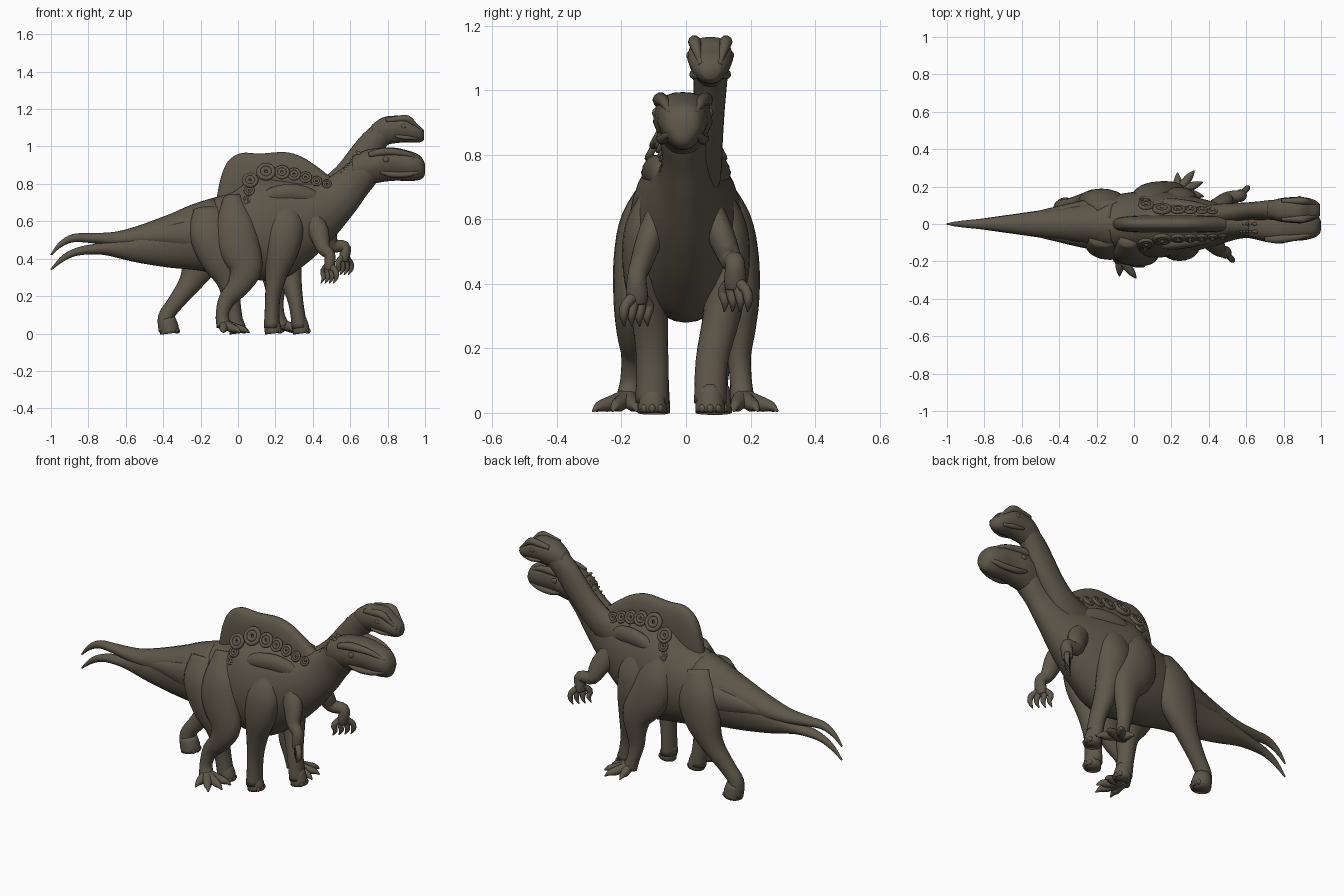
import bpy, bmesh, math
from mathutils import Vector

hide = bpy.data.materials.new("dark olive brown")
hide.diffuse_color = (0.112, 0.095, 0.068, 1)


def finish(ob, name):
    ob.name = name
    ob.data.materials.clear()
    ob.data.materials.append(hide)
    for p in ob.data.polygons:
        p.use_smooth = True
    return ob


def spline(pts, steps):
    """Smooth interpolation through tuples (x, y, z, half width, half depth)."""
    out = []
    P = [Vector(p) for p in pts]
    for i in range(len(P) - 1):
        a, b, c, d = P[max(i - 1, 0)], P[i], P[i + 1], P[min(i + 2, len(P) - 1)]
        for k in range(steps):
            t = k / steps
            out.append(0.5 * (2 * b + (c - a) * t + (2 * a - 5 * b + 4 * c - d) * t * t
                              + (3 * b - a - 3 * c + d) * t ** 3))
    out.append(P[-1])
    return out


def loft(name, pts, seg=20, steps=4, upright=False, power=1.0, taper=0.0):
    """Skin of rings along a path; half width runs along y.
    power below 1 makes rings boxier, taper narrows their lower side."""
    pts = [p if len(p) == 5 else (*p, p[3]) for p in pts]
    R = spline(pts, steps)
    bm = bmesh.new()
    rings = []
    for i, r in enumerate(R):
        c = Vector(r[:3])
        t = (Vector(R[min(i + 1, len(R) - 1)][:3]) - Vector(R[max(i - 1, 0)][:3])).normalized()
        if upright:
            t = Vector((1, 0, 0))
        side = Vector((0, 1, 0))
        side = (side - t * side.dot(t)).normalized()
        up = t.cross(side)
        ring = []
        for k in range(seg):
            a = 2 * math.pi * k / seg
            u = math.copysign(abs(math.cos(a)) ** power, math.cos(a))
            v = math.copysign(abs(math.sin(a)) ** power, math.sin(a))
            u *= 1 + taper * min(v, 0)
            ring.append(bm.verts.new(c + side * u * max(r[3], .002) + up * v * max(r[4], .002)))
        rings.append(ring)
    for A, B in zip(rings, rings[1:]):
        for k in range(seg):
            bm.faces.new((A[k], A[(k + 1) % seg], B[(k + 1) % seg], B[k]))
    bm.faces.new(rings[0][::-1])
    bm.faces.new(rings[-1])
    bmesh.ops.recalc_face_normals(bm, faces=bm.faces)
    me = bpy.data.meshes.new(name)
    bm.to_mesh(me)
    bm.free()
    ob = bpy.data.objects.new(name, me)
    bpy.context.collection.objects.link(ob)
    return finish(ob, name)


def ball(name, loc, scale):
    bpy.ops.mesh.primitive_uv_sphere_add(segments=14, ring_count=8, location=loc)
    ob = bpy.context.object
    ob.scale = scale
    return finish(ob, name)


# torso with lower tail and thick neck
loft("body", [(-1, 0, .342, .004), (-.93, 0, .405, .014, .016), (-.85, 0, .44, .024, .022),
              (-.72, 0, .455, .042, .035), (-.55, 0, .465, .066, .085), (-.38, 0, .485, .092, .135),
              (-.2, 0, .515, .135, .185), (0, 0, .53, .172, .235), (.15, 0, .56, .178, .285),
              (.3, 0, .605, .15, .235), (.42, 0, .655, .118, .175), (.53, 0, .725, .085, .125),
              (.61, -.005, .80, .07, .10), (.68, -.01, .87, .075, .088), (.73, -.01, .9, .065, .07)],
     seg=32, steps=6)

# upper tail
loft("upper_tail", [(-1, 0, .42, .004), (-.95, 0, .475, .014), (-.88, 0, .51, .022, .022),
                    (-.78, 0, .51, .032, .027), (-.65, 0, .505, .05, .04),
                    (-.5, 0, .52, .072, .065), (-.32, 0, .56, .095, .09), (-.1, 0, .62, .13, .11)])

# back sail
loft("sail", [(-.115, 0, .66, .015, .06), (-.09, 0, .72, .03, .12), (-.05, 0, .77, .04, .155),
              (.02, 0, .80, .045, .165), (.12, 0, .80, .046, .162), (.25, 0, .80, .046, .17),
              (.34, 0, .79, .045, .155), (.42, 0, .77, .044, .125), (.5, 0, .745, .04, .09),
              (.57, 0, .75, .03, .06)], seg=24, upright=True, power=.8)

# lower head: boxy skull, blunt muzzle
loft("lower_head", [(.61, -.01, .87, .06, .075), (.68, -.01, .885, .08, .095),
                    (.76, -.01, .90, .092, .092), (.84, -.01, .905, .082, .088),
                    (.92, -.01, .895, .075, .08), (.97, -.01, .887, .06, .066),
                    (.992, -.01, .88, .042, .045), (1, -.01, .88, .02, .025)],
     seg=28, power=.8, taper=.35, upright=True)
for s in (-1, 1):
    y = -.01 + s * .07
    loft("brow_ridge", [(.70, y, .955, .015), (.77, y, .97, .024, .022), (.84, y - s * .006, .97, .02),
                        (.91, y - s * .016, .958, .015), (.97, y - s * .03, .93, .008)], seg=10)
    loft("lip", [(.76, y, .865, .008), (.82, y - s * .004, .85, .016), (.9, y - s * .012, .85, .016),
                 (.96, y - s * .025, .862, .012), (.99, y - s * .045, .87, .006)], seg=10)
    ball("lower_eye", (.79, -.01 + s * .085, .93), (.018, .01, .015))
    ball("lower_nostril", (.97, -.01 + s * .03, .922), (.016, .014, .014))

# second neck and upper head
loft("upper_neck", [(.34, .045, .70, .05, .10), (.48, .055, .75, .055, .085), (.58, .062, .84, .052, .075),
                    (.66, .07, .94, .05, .075), (.72, .075, 1.02, .052, .07),
                    (.78, .075, 1.075, .055, .062), (.83, .075, 1.09, .04, .045)])
loft("upper_head", [(.715, .075, 1.06, .04, .055), (.77, .075, 1.08, .06, .074),
                    (.83, .075, 1.09, .068, .074), (.89, .075, 1.092, .07, .07),
                    (.94, .075, 1.075, .062, .055), (.975, .075, 1.065, .048, .042),
                    (.995, .075, 1.06, .03, .025)], seg=24, power=.8, taper=.3, upright=True)
for s in (-1, 1):
    y = .075 + s * .048
    loft("upper_brow", [(.79, y, 1.14, .012), (.85, y, 1.146, .018), (.905, y, 1.148, .02),
                        (.95, y - s * .01, 1.112, .012), (.985, y - s * .02, 1.08, .008)], seg=10)
    ball("upper_eye", (.885, .075 + s * .064, 1.108), (.016, .01, .013))
    loft("upper_jaw_edge", [(.84, y + s * .006, 1.055, .008), (.9, y + s * .004, 1.047, .012),
                            (.96, y - s * .012, 1.045, .009)], seg=10)

# small spines on the nape
for i in range(6):
    x, z = .555 + .016 * i, .855 + .022 * i
    for y in (-.04, 0, .04):
        loft("nape_spine", [(x + .04, y, z - .02, .018), (x - .005, y, z + .01, .005)], seg=8, steps=1)


def column_leg(name, pts, foot):
    """Pillar leg with a rounded foot pad and three blunt nails."""
    loft(name, pts)
    x, y, r = foot
    loft(name + "_foot", [(x - .01, y, .08, r * .85), (x, y, .035, r), (x + .005, y, 0, r)], steps=2)
    for d in (-.6, 0, .6):
        ball(name + "_nail", (x + r * .92 * math.cos(d), y + r * .92 * math.sin(d), .014), (.012, .012, .014))


column_leg("front_pillar_leg_near", [(.25, -.09, .68, .045, .07), (.25, -.125, .57, .065, .10),
           (.235, -.13, .45, .066, .09), (.205, -.115, .32, .058, .06), (.185, -.105, .18, .05, .04),
           (.18, -.105, .03, .052, .042)], (.185, -.105, .045))
column_leg("front_pillar_leg_far", [(.22, .09, .68, .045, .07), (.23, .125, .57, .065, .10),
           (.25, .13, .45, .066, .09), (.28, .11, .30, .058, .06), (.31, .08, .16, .05, .04),
           (.33, .075, .03, .05, .042)], (.335, .075, .045))
column_leg("rear_pillar_leg_far", [(-.12, .07, .66, .05, .08), (-.15, .11, .54, .07, .12),
           (-.19, .12, .41, .068, .11), (-.25, .115, .28, .055, .065), (-.33, .1, .17, .042, .045),
           (-.385, .09, .09, .04, .042), (-.375, .09, .02, .045, .05)], (-.37, .09, .052))
column_leg("rear_pillar_leg_near", [(-.16, -.07, .66, .05, .08), (-.15, -.115, .54, .07, .11),
           (-.1, -.12, .40, .068, .1), (-.05, -.11, .28, .055, .065), (-.03, -.1, .15, .045, .045),
           (-.01, -.095, .02, .045, .045)], (-.005, -.095, .045))


def clawed_leg(name, pts, s):
    """Muscular running leg ending in splayed clawed toes."""
    loft(name, pts)
    x, y = pts[-1][0], pts[-1][1]
    for a in (-.2, .35, .9, 1.6):
        c, d = math.cos(a), s * math.sin(a)
        L = .115 if a < 1.2 else .075
        loft(name + "_toe", [(x - .02 * c, y - .02 * d, .055, .03), (x + L * .45 * c, y + L * .45 * d, .034, .025),
                             (x + L * .75 * c, y + L * .75 * d, .025, .022),
                             (x + L * c, y + L * d, .02, .015),
                             (x + (L + .025) * c, y + (L + .025) * d, .005, .003)], seg=10, steps=3)


clawed_leg("clawed_leg_near", [(-.03, -.08, .73, .04, .05), (-.015, -.135, .6, .065, .1),
           (.0, -.158, .48, .066, .115), (.04, -.17, .35, .055, .09), (.0, -.17, .25, .045, .06),
           (-.06, -.165, .18, .036, .045), (-.085, -.17, .1, .034, .034), (-.075, -.18, .04, .038, .04)], -1)
clawed_leg("clawed_leg_far", [(.08, .08, .73, .04, .05), (.09, .135, .6, .065, .1),
           (.12, .158, .48, .068, .115), (.19, .17, .36, .058, .09), (.2, .17, .26, .046, .06),
           (.2, .165, .18, .037, .045), (.215, .17, .1, .034, .034), (.235, .175, .04, .038, .04)], 1)

# small grasping arms with clawed fingers
for s, dx, dz in ((-1, 0, 0), (1, .08, .045)):
    loft("arm", [(.38 + dx * .4, s * .07, .63, .045, .06), (.43 + dx * .5, s * .11, .545, .042, .055),
                 (.455 + dx * .6, s * .14, .46 + dz * .3, .034, .038),
                 (.49 + dx, s * .152, .42 + dz, .03, .03),
                 (.49 + dx, s * .152, .37 + dz, .034, .028), (.485 + dx, s * .152, .34 + dz, .03, .024)])
    for i in range(4):
        fx, fy = .455 + dx + .022 * i, s * (.115 + .024 * i)
        loft("finger", [(.485 + dx, s * .15, .37 + dz, .018), (fx, fy, .335 + dz, .016),
                        (fx + .004, fy + s * .006, .30 + dz, .013),
                        (fx - .012, fy + s * .004, .268 + dz, .002)], seg=10, steps=3)

# curled ring ornaments along both flanks of the sail
rings = [(.055, .72, .024, .132), (.06, .765, .028, .122), (.065, .82, .042, .102), (.15, .865, .05, .082),
         (.235, .862, .04, .078), (.30, .852, .036, .076), (.362, .835, .032, .074),
         (.42, .815, .028, .071), (.475, .80, .024, .068)]
for s in (-1, 1):
    for x, z, r, y in rings:
        for rad in (r, r * .5):
            bpy.ops.mesh.primitive_torus_add(
                major_segments=20, minor_segments=8, major_radius=rad * .8, minor_radius=r * .26,
                location=(x, s * y, z), rotation=(-s * math.radians(62), 0, 0))
            finish(bpy.context.object, "ring_ornament")
    for i in range(3):
        ball("ornament_tassel", (.045 + .03 * i, s * .135, .70 - .012 * (i % 2)), (.012, .012, .018))
    # muscle folds on shoulder and tail root
    loft("shoulder_fold", [(.10, s * .11, .70, .01), (.18, s * .108, .74, .03, .04),
                           (.30, s * .092, .75, .034, .05), (.40, s * .075, .72, .026, .045),
                           (.50, s * .06, .67, .008)], seg=14)
    loft("tail_muscle", [(-.62, s * .033, .5, .01), (-.45, s * .055, .52, .03, .04),
                         (-.28, s * .08, .53, .045, .075), (-.1, s * .11, .54, .05, .1)], seg=14)
